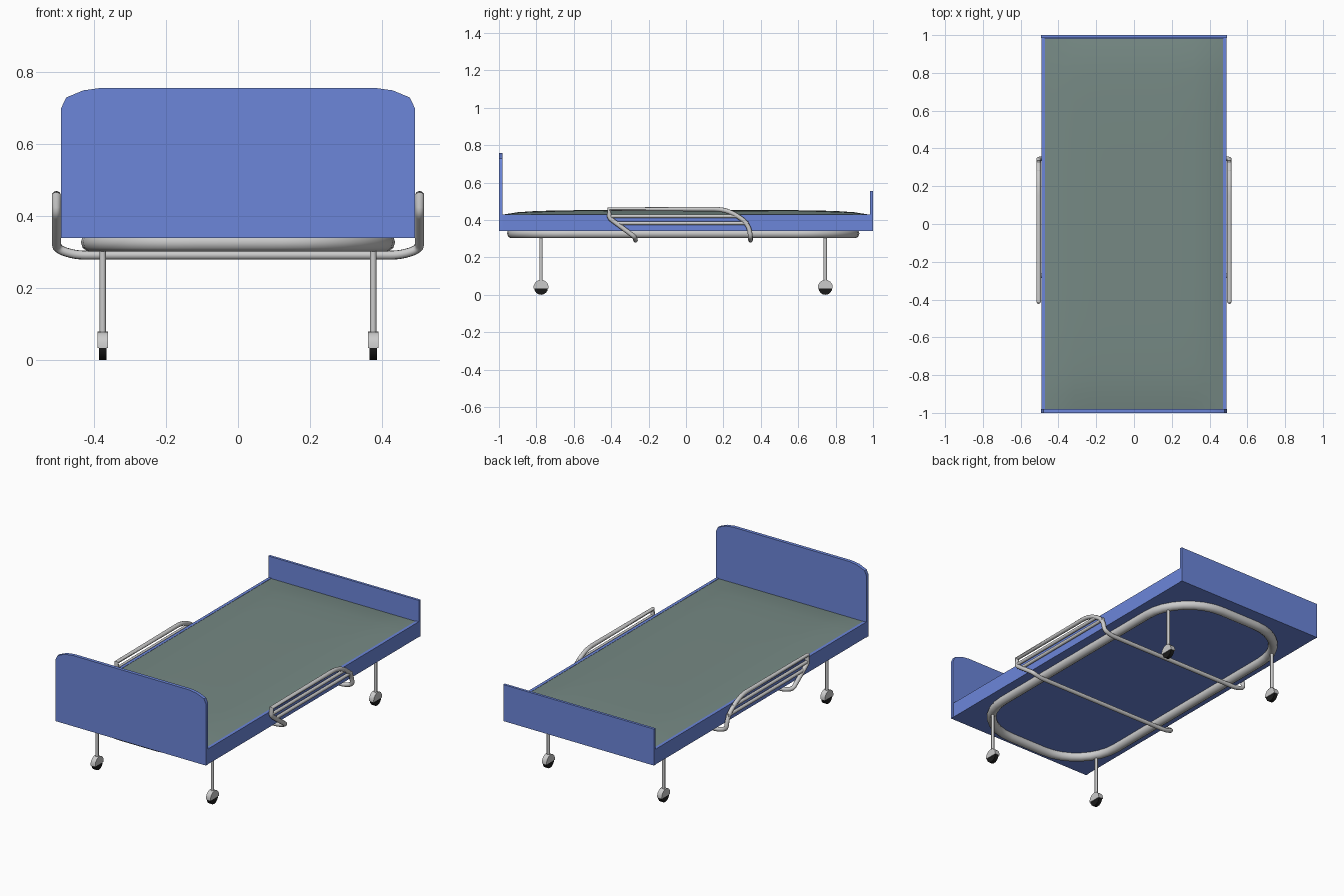
import bpy, bmesh, math
from mathutils import Vector

if "Cube" in bpy.data.objects:
    bpy.data.objects.remove(bpy.data.objects["Cube"])

def material(name, rgb):
    m = bpy.data.materials.new(name)
    m.diffuse_color = (*rgb, 1)
    m.use_nodes = True
    m.node_tree.nodes["Principled BSDF"].inputs["Base Color"].default_value = m.diffuse_color
    return m

BLUE = material("blue_panel", (0.15, 0.24, 0.70))
GREEN = material("green_mattress", (0.18, 0.25, 0.23))
BLACK = material("black_rubber", (0.01, 0.01, 0.01))

def finish(name, bm, mat=None, smooth=True):
    bmesh.ops.recalc_face_normals(bm, faces=bm.faces)
    me = bpy.data.meshes.new(name)
    bm.to_mesh(me)
    bm.free()
    ob = bpy.data.objects.new(name, me)
    bpy.context.collection.objects.link(ob)
    if mat:
        me.materials.append(mat)
    if smooth:
        shade(ob)
    return ob

def shade(ob):
    bpy.ops.object.select_all(action='DESELECT')
    ob.select_set(True)
    bpy.context.view_layer.objects.active = ob
    bpy.ops.object.shade_smooth_by_angle(angle=math.radians(40))

def prism(name, pts, direction, mat=None):
    """Extrude a flat outline along a direction."""
    bm = bmesh.new()
    f = bm.faces.new([bm.verts.new(p) for p in pts])
    r = bmesh.ops.extrude_face_region(bm, geom=[f])
    bmesh.ops.translate(bm, verts=[v for v in r['geom'] if isinstance(v, bmesh.types.BMVert)], vec=direction)
    return finish(name, bm, mat)

def box(name, x0, x1, y0, y1, z0, z1, mat=None):
    return prism(name, [(x0, y0, z0), (x1, y0, z0), (x1, y1, z0), (x0, y1, z0)], (0, 0, z1 - z0), mat)

def fillet(corners, steps=6):
    """Round a closed path; each corner is (x, y, z, cut length)."""
    out, n = [], len(corners)
    for i, (x, y, z, d) in enumerate(corners):
        p = Vector((x, y, z))
        if d == 0:
            out.append(p)
            continue
        a = p + (Vector(corners[i - 1][:3]) - p).normalized() * d
        b = p + (Vector(corners[(i + 1) % n][:3]) - p).normalized() * d
        out += [a * (1 - t) ** 2 + p * 2 * t * (1 - t) + b * t * t
                for t in (k / steps for k in range(steps + 1))]
    return out

def tube(name, pts, radius, cyclic=False):
    cu = bpy.data.curves.new(name, 'CURVE')
    cu.dimensions = '3D'
    cu.bevel_depth = radius
    cu.bevel_resolution = 3
    cu.use_fill_caps = True
    s = cu.splines.new('POLY')
    s.points.add(len(pts) - 1)
    for q, p in zip(s.points, pts):
        q.co = (*p, 1)
    s.use_cyclic_u = cyclic
    ob = bpy.data.objects.new(name, cu)
    bpy.context.collection.objects.link(ob)
    bpy.ops.object.select_all(action='DESELECT')
    ob.select_set(True)
    bpy.context.view_layer.objects.active = ob
    bpy.ops.object.convert(target='MESH')
    shade(bpy.context.object)

# Bed base and its raised side boards
box("bed_base", -.49, .49, -.985, .985, .34, .41, BLUE)
for s, side in ((-1, "left"), (1, "right")):
    a, b = sorted((s * .472, s * .49))
    box(side + "_side_board", a, b, -.985, .985, .34, .43, BLUE)

# Headboard with rounded top corners, plain footboard
half = [(.492, .34), (.492, .70), (.478, .73), (.43, .75), (.38, .757)]
outline = half + [(-x, z) for x, z in reversed(half)]
prism("headboard", [(x, -1, z) for x, z in outline], (0, .02, 0), BLUE)
box("footboard", -.492, .492, .985, 1, .34, .555, BLUE)

# Mattress with a gently domed top
bm = bmesh.new()
bmesh.ops.create_grid(bm, x_segments=12, y_segments=24, size=1)
for v in bm.verts:
    u, w = v.co.x, v.co.y
    v.co = (u * .475, w * .983, .428 + .025 * (1 - u ** 6) ** .7 * (1 - w ** 6) ** .7)
r = bmesh.ops.extrude_edge_only(bm, edges=[e for e in bm.edges if e.is_boundary])
low = [v for v in r['geom'] if isinstance(v, bmesh.types.BMVert)]
for v in low:
    v.co.z = .40
bmesh.ops.contextual_create(bm, geom=[e for e in bm.edges if e.is_boundary])
finish("mattress", bm, GREEN)

# Rounded tube frame beneath the bed
rx, ry, cy, cut = .41, .915, -.015, .29
frame = []
for sx, sy, start in ((1, 1, 0), (-1, 1, 90), (-1, -1, 180), (1, -1, 270)):
    for k in range(9):
        t = math.radians(start + k * 90 / 8)
        frame.append((sx * (rx - cut) + cut * math.cos(t), cy + sy * (ry - cut) + cut * math.sin(t), .328))
tube("under_frame", frame, .027, True)

# Guard rails: one closed tube running up both sides and across underneath
side = [(.455, -.27, .292, .03), (.505, -.275, .31, .02), (.505, -.41, .41, .015), (.505, -.41, .458, 0),
        (.505, .22, .458, .07), (.505, .335, .38, .05), (.505, .345, .31, .02), (.455, .345, .292, .03)]
loop = side + [(-x, y, z, d) for x, y, z, d in reversed(side)]
tube("guard_rail_loop", fillet(loop), .0125, True)
for s, label in ((-1, "left"), (1, "right")):
    for i, (y0, y1, z) in enumerate(((-.41, .285, .42), (-.37, .335, .383))):
        tube(f"{label}_guard_bar_{i + 1}", [(s * .505, y0, z), (s * .505, y1, z)], .010)

# Legs and casters
def disc_outline(x, y, z, r, a0, a1, n):
    return [(x, y + r * math.cos(t), z + r * math.sin(t))
            for t in (math.radians(a0 + (a1 - a0) * k / n) for k in range(n + 1))]

for x in (-.376, .376):
    for y in (-.775, .745):
        tag = ("left" if x < 0 else "right") + ("_head" if y < 0 else "_foot")
        tube(tag + "_leg", [(x, y, .06), (x, y, .32)], .009)
        prism(tag + "_caster_wheel", disc_outline(x - .011, y, .037, .037, 0, 337.5, 15), (.022, 0, 0), BLACK)
        prism(tag + "_caster_housing", disc_outline(x - .015, y, .040, .040, -8, 188, 10), (.030, 0, 0))
